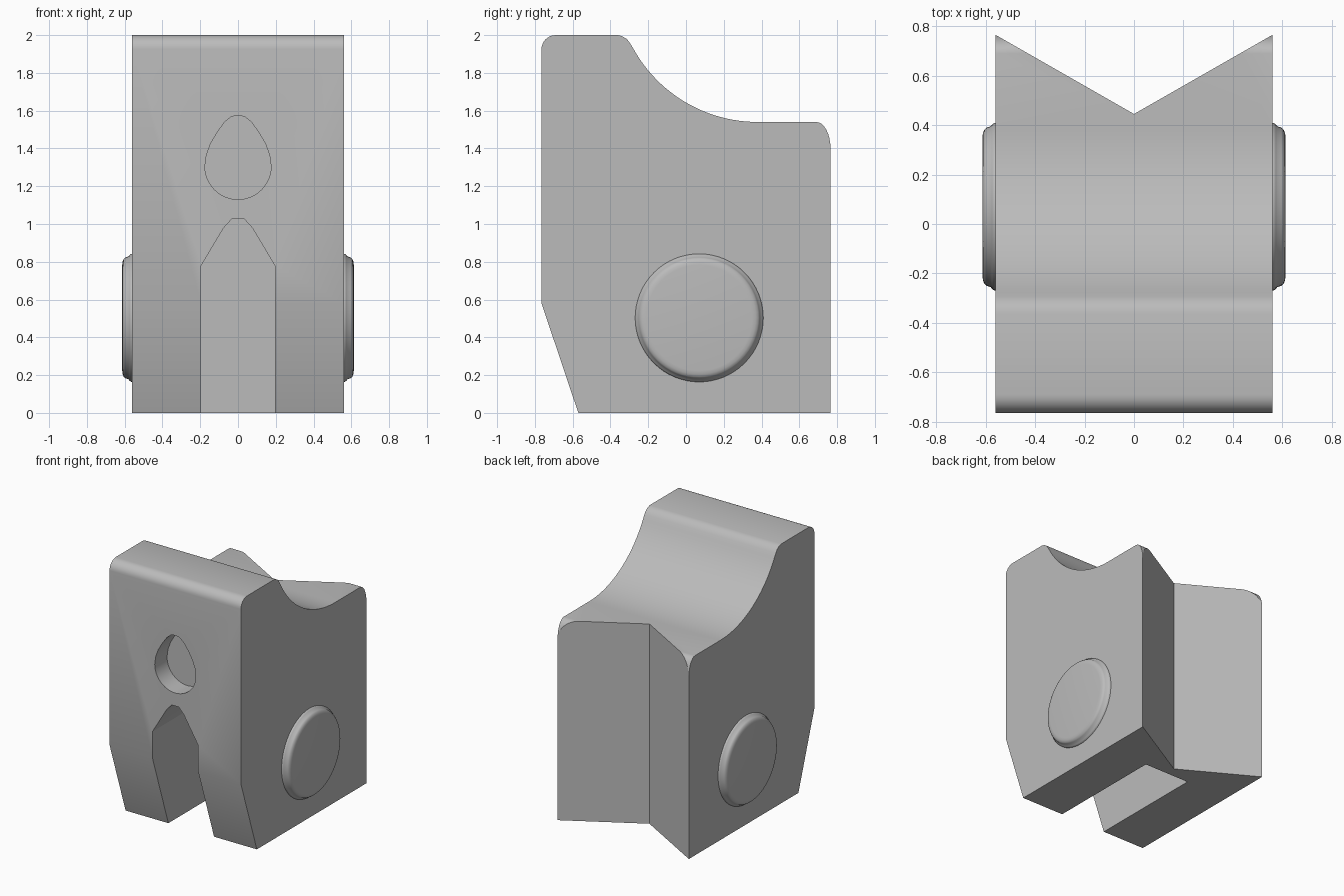
import bpy, bmesh, math
from mathutils import Vector, Matrix

cube = bpy.data.objects.get("Cube")
if cube:
    bpy.data.objects.remove(cube, do_unlink=True)

grey = bpy.data.materials.new("plain grey")
grey.use_nodes = True
grey.diffuse_color = (0.5, 0.5, 0.5, 1)
grey.node_tree.nodes["Principled BSDF"].inputs["Base Color"].default_value = (0.5, 0.5, 0.5, 1)


def finish(name, bm):
    bmesh.ops.recalc_face_normals(bm, faces=bm.faces)
    mesh = bpy.data.meshes.new(name)
    bm.to_mesh(mesh)
    bm.free()
    mesh.materials.append(grey)
    obj = bpy.data.objects.new(name, mesh)
    bpy.context.collection.objects.link(obj)
    return obj


def prism(name, outline, place, start, end):
    """Extrude a 2D outline; place(a, b, t) maps it into space."""
    bm = bmesh.new()
    face = bm.faces.new([bm.verts.new(place(a, b, start)) for a, b in outline])
    new = bmesh.ops.extrude_face_region(bm, geom=[face])["geom"]
    shift = Vector(place(0, 0, end)) - Vector(place(0, 0, start))
    bmesh.ops.translate(bm, vec=shift, verts=[v for v in new if isinstance(v, bmesh.types.BMVert)])
    return finish(name, bm)


def arc(cx, cy, rx, ry, a0, a1, n):
    angles = [math.radians(a0 + (a1 - a0) * i / n) for i in range(n + 1)]
    return [(cx + rx * math.cos(a), cy + ry * math.sin(a)) for a in angles]


def smooth(obj, degrees):
    bpy.ops.object.select_all(action="DESELECT")
    obj.select_set(True)
    bpy.context.view_layer.objects.active = obj
    bpy.ops.object.shade_smooth_by_angle(angle=math.radians(degrees))


def along_x(a, b, t): return (t, a, b)
def along_y(a, b, t): return (a, t, b)
def along_z(a, b, t): return (a, b, t)


# Side profile: sloped toe, rounded front top, concave saddle, rounded rear lip
profile = [(0.765, 0), (-0.57, 0), (-0.765, 0.58)]
profile += arc(-0.69, 1.925, 0.075, 0.075, 180, 90, 8)
profile += [(-0.36, 2.0), (-0.335, 1.993), (-0.312, 1.978), (-0.295, 1.955)]
profile += arc(0.38, 2.293, 0.753, 0.753, 209, 270, 24)
profile += arc(0.69, 1.4, 0.075, 0.14, 90, 0, 8)
body = prism("body", profile, along_x, -0.56, 0.56)

# Cutters: rear V groove, front slot, blind teardrop hole
groove = prism("rear_groove_cutter", [(-0.735, 0.865), (0, 0.445), (0.735, 0.865)],
               along_z, -0.1, 2.2)
half_slot = [(0.195, -0.1), (0.195, 0.78), (0.075, 0.98), (0.03, 1.03)]
slot = prism("slot_cutter", half_slot + [(-x, z) for x, z in reversed(half_slot)],
             along_y, -0.9, 0.365)
half_tip = [(0.167, 1.365), (0.145, 1.425), (0.11, 1.485), (0.07, 1.54), (0.035, 1.568)]
teardrop = (arc(0, 1.305, 0.175, 0.175, 180, 360, 24) + half_tip + [(0, 1.575)]
            + [(-x, z) for x, z in reversed(half_tip)])
hole = prism("teardrop_cutter", teardrop, along_y, -0.9, -0.615)

for cutter in (groove, slot, hole):
    mod = body.modifiers.new("cut", "BOOLEAN")
    mod.operation = "DIFFERENCE"
    mod.solver = "EXACT"
    mod.object = cutter
    bpy.context.view_layer.objects.active = body
    bpy.ops.object.modifier_apply(modifier=mod.name)
    bpy.data.objects.remove(cutter, do_unlink=True)
smooth(body, 25)

# Round side buttons, turned about the x axis
rim = [(0.55, 0.34), (0.565, 0.339), (0.574, 0.333), (0.58, 0.325), (0.596, 0.32),
       (0.605, 0.312), (0.611, 0.298), (0.613, 0.28), (0.613, 0)]
for name, side in (("left_button", 1), ("right_button", -1)):
    bm = bmesh.new()
    verts = [bm.verts.new((side * x, r, 0)) for x, r in rim]
    edges = [bm.edges.new(pair) for pair in zip(verts, verts[1:])]
    bmesh.ops.spin(bm, geom=verts + edges, cent=(0, 0, 0), axis=(1, 0, 0),
                   angle=math.tau, steps=64, use_duplicate=False)
    bmesh.ops.remove_doubles(bm, verts=bm.verts, dist=0.0005)
    bmesh.ops.holes_fill(bm, edges=[e for e in bm.edges if e.is_boundary], sides=0)
    bmesh.ops.transform(bm, matrix=Matrix.Translation((0, 0.07, 0.503)), verts=bm.verts)
    smooth(finish(name, bm), 40)
